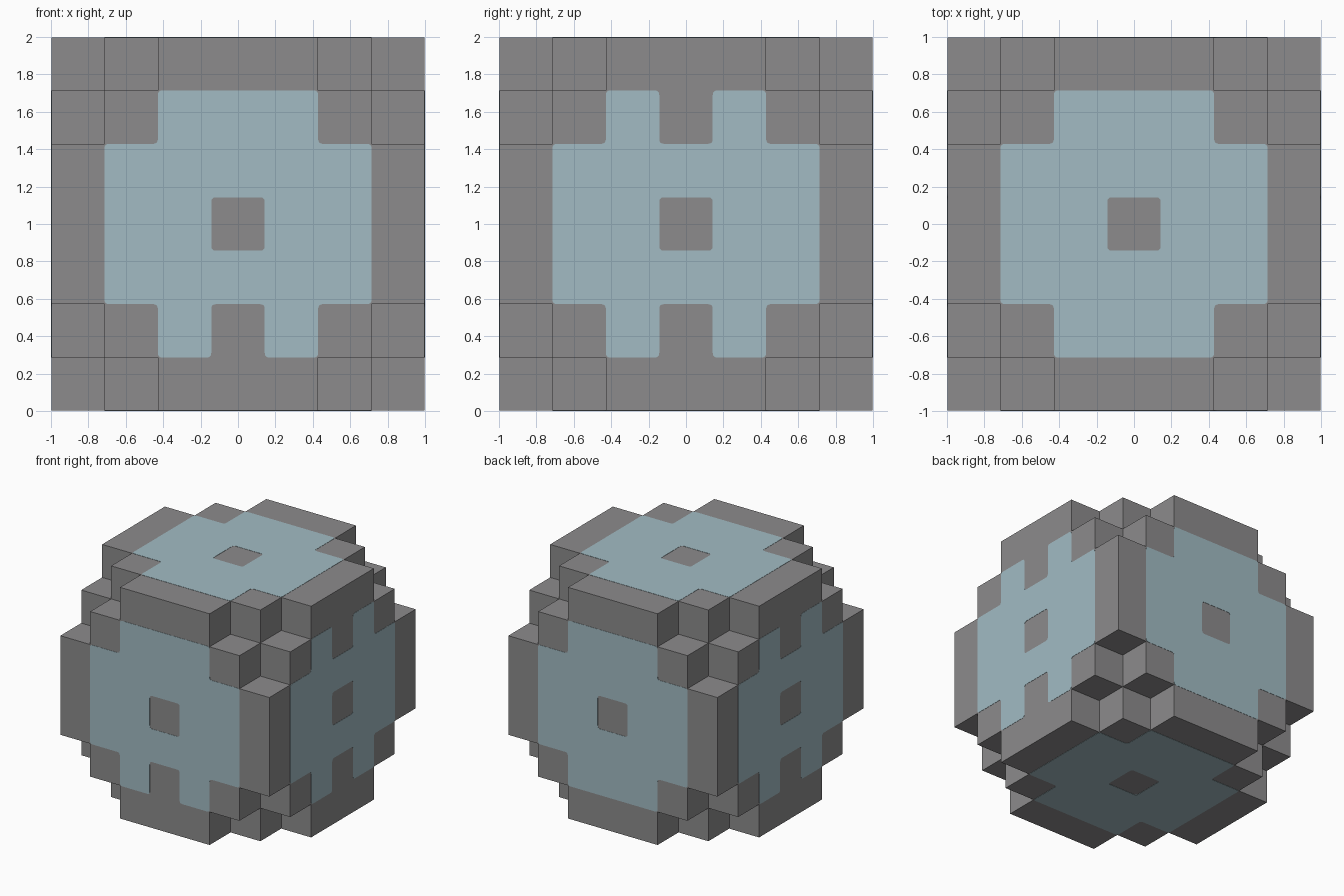
import bpy
import bmesh
from itertools import product
from mathutils import Matrix, Vector

cube = bpy.data.objects.get("Cube")
if cube:
    bpy.data.objects.remove(cube, do_unlink=True)

UNIT = 2 / 7          # edge of one block
SKIN = 0.002          # how far the painted plates stand proud
CENTRE = Vector((0, 0, 1))


def material(name, rgb):
    mat = bpy.data.materials.new(name)
    mat.use_nodes = True
    mat.diffuse_color = (*rgb, 1)
    mat.node_tree.nodes["Principled BSDF"].inputs["Base Color"].default_value = (*rgb, 1)
    return mat


def add_object(name, mesh, mat):
    obj = bpy.data.objects.new(name, mesh)
    bpy.context.collection.objects.link(obj)
    mesh.materials.clear()
    mesh.materials.append(mat)
    return obj


grey = material("stone grey", (0.265, 0.26, 0.265))
blue = material("pale blue", (0.36, 0.50, 0.55))


# Blocky body: a cube of blocks with stepped corners
def filled(cell):
    a, b, c = sorted(abs(i) for i in cell)
    return c <= 3 and (b < 3 or a < 2)


AXES = [Vector(s * (i == k) for i in range(3)) for k in range(3) for s in (1, -1)]
bm = bmesh.new()
for cell in product(range(-3, 4), repeat=3):
    if not filled(cell):
        continue
    for n in AXES:
        if filled(Vector(cell) + n):
            continue
        u = Vector((n.y, n.z, n.x))
        v = n.cross(u)
        mid = Vector(cell) + n / 2
        corners = [mid + (u * p + v * q) / 2 for p, q in ((-1, -1), (1, -1), (1, 1), (-1, 1))]
        bm.faces.new([bm.verts.new(c * UNIT * (1 - SKIN) + CENTRE) for c in corners])
bmesh.ops.remove_doubles(bm, verts=bm.verts, dist=0.001)
bmesh.ops.dissolve_limit(bm, angle_limit=0.01, verts=bm.verts, edges=bm.edges)
body_mesh = bpy.data.meshes.new("body")
bm.to_mesh(body_mesh)
bm.free()
add_object("body", body_mesh, grey)


# Painted plates: stepped outline with a square hole and optional notches
def half_outline(notch):
    right = [(2.5, 1.5), (1.5, 1.5), (1.5, 2.5)]
    if notch:
        right += [(0.5, 2.5), (0.5, 1.5)]
    return right + [(-x, y) for x, y in reversed(right)]


def rounded(points, radius=0.025, steps=4):
    pts = [Vector(p) * UNIT for p in points]
    out = []
    for i, p in enumerate(pts):
        a = p + (pts[i - 1] - p).normalized() * radius
        b = p + (pts[(i + 1) % len(pts)] - p).normalized() * radius
        for k in range(steps + 1):
            t = k / steps
            out.append(a * (1 - t) ** 2 + p * 2 * t * (1 - t) + b * t * t)
    return out


def plate(name, normal, up, notch_top=False, notch_bottom=False):
    outline = half_outline(notch_top) + [(-x, -y) for x, y in half_outline(notch_bottom)]
    hole = [(0.5, 0.5), (-0.5, 0.5), (-0.5, -0.5), (0.5, -0.5)]
    curve = bpy.data.curves.new(name + "_outline", "CURVE")
    curve.dimensions = "2D"
    curve.fill_mode = "BOTH"
    curve.extrude = SKIN
    for loop in (outline, hole):
        pts = rounded(loop)
        spline = curve.splines.new("POLY")
        spline.points.add(len(pts) - 1)
        spline.use_cyclic_u = True
        for sp, p in zip(spline.points, pts):
            sp.co = (p.x, p.y, 0, 1)
    helper = bpy.data.objects.new(name + "_helper", curve)
    bpy.context.collection.objects.link(helper)
    bpy.context.view_layer.update()
    graph = bpy.context.evaluated_depsgraph_get()
    mesh = bpy.data.meshes.new_from_object(helper.evaluated_get(graph))
    bpy.data.objects.remove(helper, do_unlink=True)
    n, v = Vector(normal), Vector(up)
    turn = Matrix((v.cross(n), v, n)).transposed().to_4x4()
    mesh.transform(Matrix.Translation(CENTRE + n * (1 - SKIN)) @ turn)
    for poly in mesh.polygons:
        poly.use_smooth = False
    add_object(name, mesh, blue)


Z, Y = (0, 0, 1), (0, 1, 0)
plate("front_plate", (0, -1, 0), Z, notch_bottom=True)
plate("back_plate", (0, 1, 0), Z)
plate("left_plate", (1, 0, 0), Z, notch_top=True, notch_bottom=True)
plate("right_plate", (-1, 0, 0), Z, notch_top=True, notch_bottom=True)
plate("top_plate", (0, 0, 1), Y)
plate("bottom_plate", (0, 0, -1), Y)
